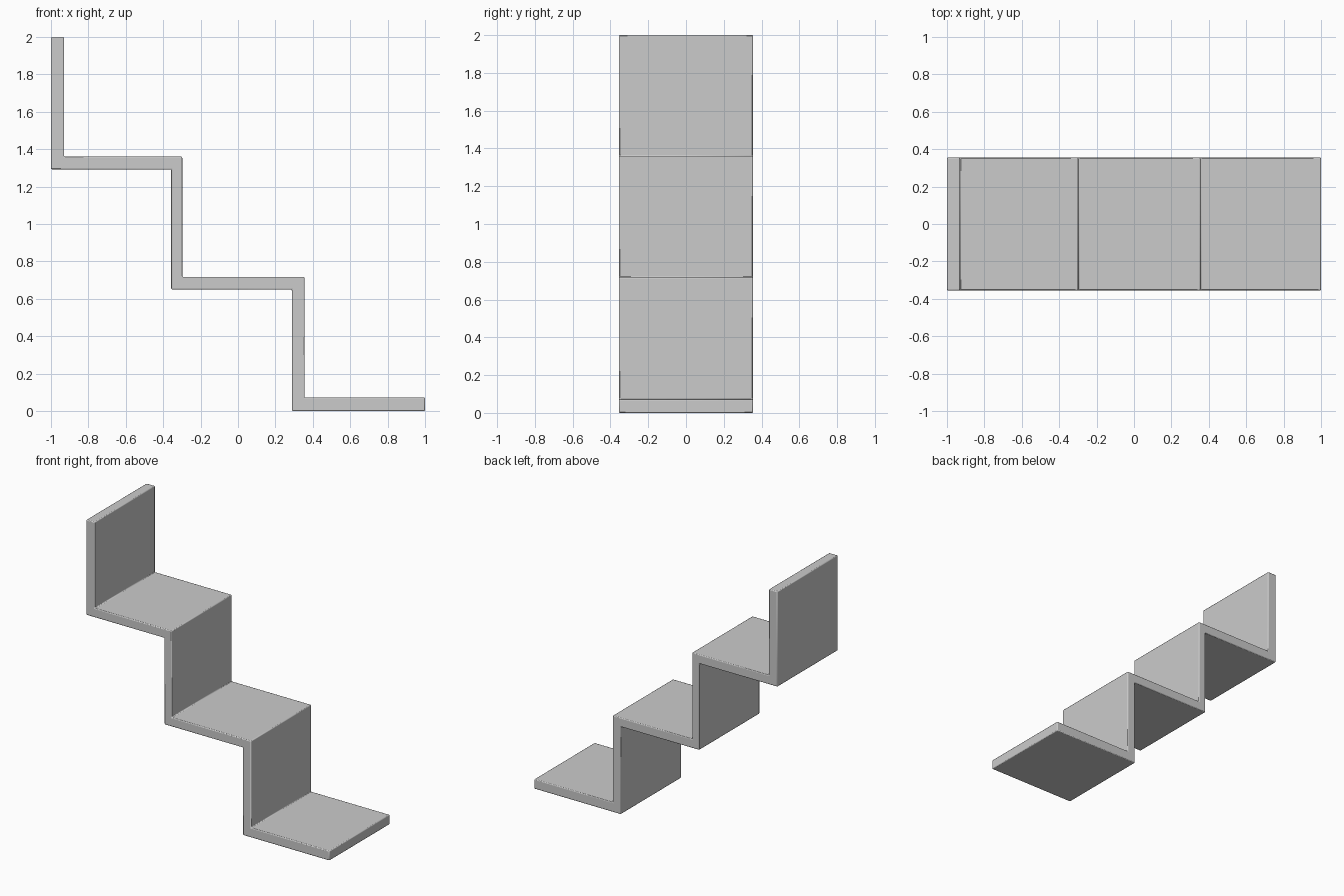
import bpy, bmesh

if "Cube" in bpy.data.objects:
    bpy.data.objects.remove(bpy.data.objects["Cube"])

HALF_WIDTH = 0.355

# Stepped side profile (x, z): upper surface going down, then underside going back up
upper = [(-1.0, 2.0), (-0.93, 2.0), (-0.93, 1.36), (-0.298, 1.36), (-0.298, 0.717),
         (0.355, 0.717), (0.355, 0.072), (1.0, 0.072)]
under = [(1.0, 0.0), (0.288, 0.0), (0.288, 0.65), (-0.357, 0.65),
         (-0.357, 1.292), (-1.0, 1.292)]

# Extrude the profile across the width
bm = bmesh.new()
face = bm.faces.new([bm.verts.new((x, -HALF_WIDTH, z)) for x, z in upper + under])
ext = bmesh.ops.extrude_face_region(bm, geom=[face])
bmesh.ops.translate(bm, vec=(0, 2 * HALF_WIDTH, 0),
                    verts=[g for g in ext["geom"] if isinstance(g, bmesh.types.BMVert)])
bmesh.ops.recalc_face_normals(bm, faces=bm.faces)
mesh = bpy.data.meshes.new("folded_steps")
bm.to_mesh(mesh)
bm.free()
steps = bpy.data.objects.new("folded_steps", mesh)
bpy.context.collection.objects.link(steps)

# Slightly softened edges
bevel = steps.modifiers.new("soft_edges", "BEVEL")
bevel.width = 0.006
bevel.segments = 2
bevel.limit_method = "ANGLE"

bpy.context.view_layer.objects.active = steps
steps.select_set(True)
bpy.ops.object.shade_smooth_by_angle()
